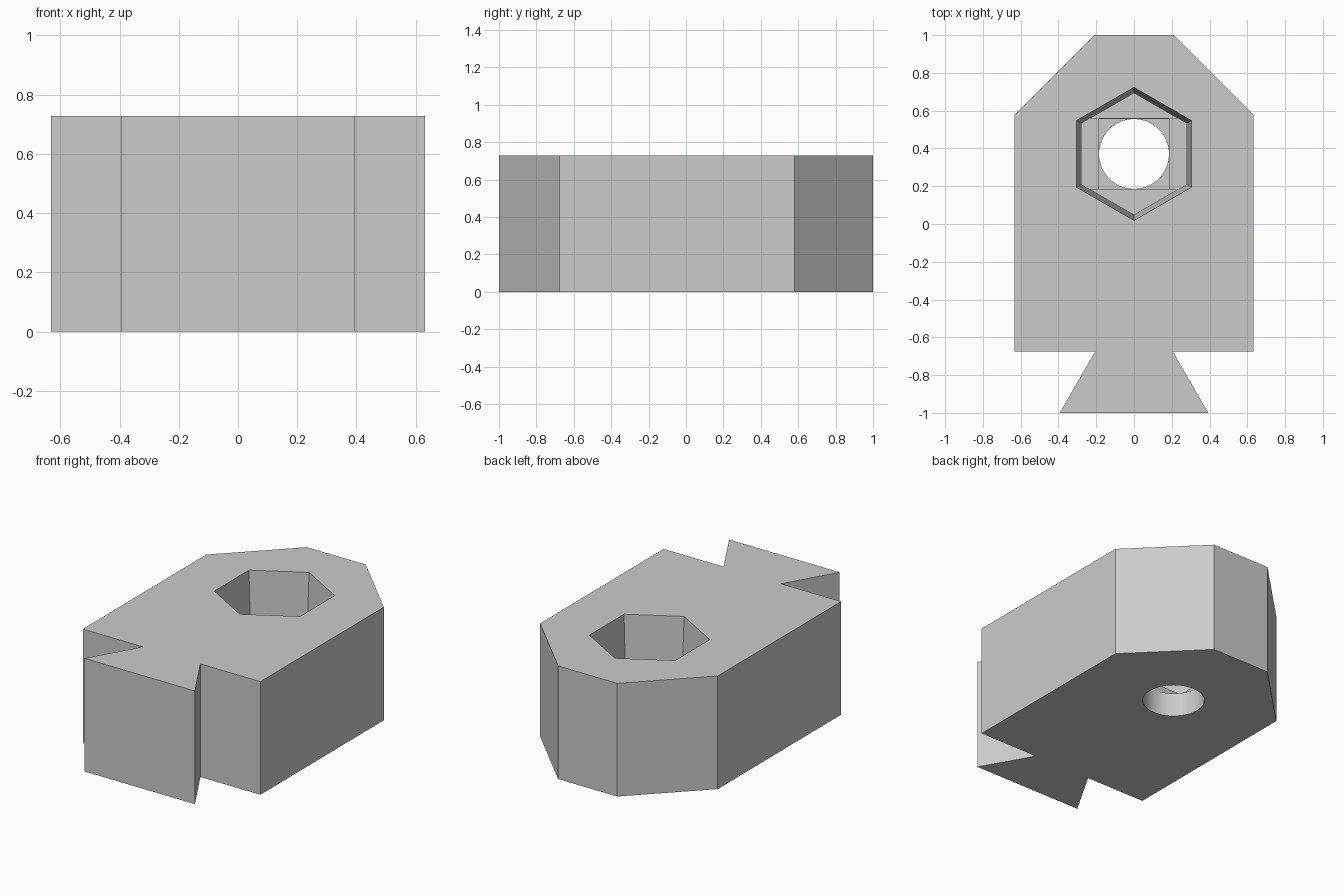
import bpy, bmesh, math

if "Cube" in bpy.data.objects:
    bpy.data.objects.remove(bpy.data.objects["Cube"])

HEIGHT = 0.728
CY = 0.371          # centre of the pocket and hole along y

grey = bpy.data.materials.new("plain grey")
grey.diffuse_color = (0.6, 0.6, 0.6, 1)
grey.use_nodes = True
grey.node_tree.nodes["Principled BSDF"].inputs["Base Color"].default_value = grey.diffuse_color


def prism(name, bottom, top, z0, z1):
    """Solid between two matching outlines (counter-clockwise from above)."""
    bm = bmesh.new()
    lo = [bm.verts.new((x, y, z0)) for x, y in bottom]
    hi = [bm.verts.new((x, y, z1)) for x, y in top]
    n = len(lo)
    bm.faces.new(lo[::-1])
    bm.faces.new(hi)
    for i in range(n):
        j = (i + 1) % n
        bm.faces.new((lo[i], lo[j], hi[j], hi[i]))
    bmesh.ops.recalc_face_normals(bm, faces=bm.faces)
    mesh = bpy.data.meshes.new(name)
    bm.to_mesh(mesh)
    bm.free()
    mesh.materials.append(grey)
    obj = bpy.data.objects.new(name, mesh)
    bpy.context.collection.objects.link(obj)
    return obj


def ring(radius, sides):
    return [(radius * math.sin(-2 * math.pi * i / sides),
             CY + radius * math.cos(2 * math.pi * i / sides)) for i in range(sides)]


def rectangle(hx, hy):
    return [(-hx, CY - hy), (hx, CY - hy), (hx, CY + hy), (-hx, CY + hy)]


# Body: chamfered block with a dovetail tongue at the front
right = [(0.393, -1), (0.205, -0.675), (0.632, -0.675), (0.632, 0.58), (0.21, 1)]
outline = right + [(-x, y) for x, y in reversed(right)]
body = prism("dovetail_block", outline, outline, 0, HEIGHT)

# Tapered hexagonal nut pocket, continued slightly above the top
FLOOR, R0, R1 = 0.205, 0.323, 0.352
over = 0.1
r_over = R1 + (R1 - R0) * over / (HEIGHT - FLOOR)
pocket = prism("nut_pocket_cutter", ring(R0, 6), ring(r_over, 6), FLOOR, HEIGHT + over)

# Shallow bridging step across the pocket floor, clipped to the hexagon
hy = 0.187
hx = (R0 - hy) * math.sqrt(3)
fx = R0 * math.sqrt(3) / 2 - 0.0005
fy = R0 / 2
slot_outline = [(-hx, CY - hy), (hx, CY - hy), (fx, CY - fy), (fx, CY + fy),
                (hx, CY + hy), (-hx, CY + hy), (-fx, CY + fy), (-fx, CY - fy)]
slot = prism("floor_slot_cutter", slot_outline, slot_outline, 0.18, 0.25)

# Square step, then the round bolt hole through the bottom
sq = rectangle(0.186, 0.186)
square = prism("square_step_cutter", sq, sq, 0.157, 0.24)
circle = ring(0.185, 64)
hole = prism("bolt_hole_cutter", circle, circle, -0.1, 0.23)

bpy.context.view_layer.objects.active = body
for cutter in (pocket, slot, square, hole):
    mod = body.modifiers.new(cutter.name, 'BOOLEAN')
    mod.operation = 'DIFFERENCE'
    mod.solver = 'EXACT'
    mod.object = cutter
    bpy.ops.object.modifier_apply(modifier=mod.name)
    bpy.data.objects.remove(cutter, do_unlink=True)

# Smooth hole wall, sharp block edges
body.select_set(True)
bpy.ops.object.shade_smooth_by_angle(angle=math.radians(20))
